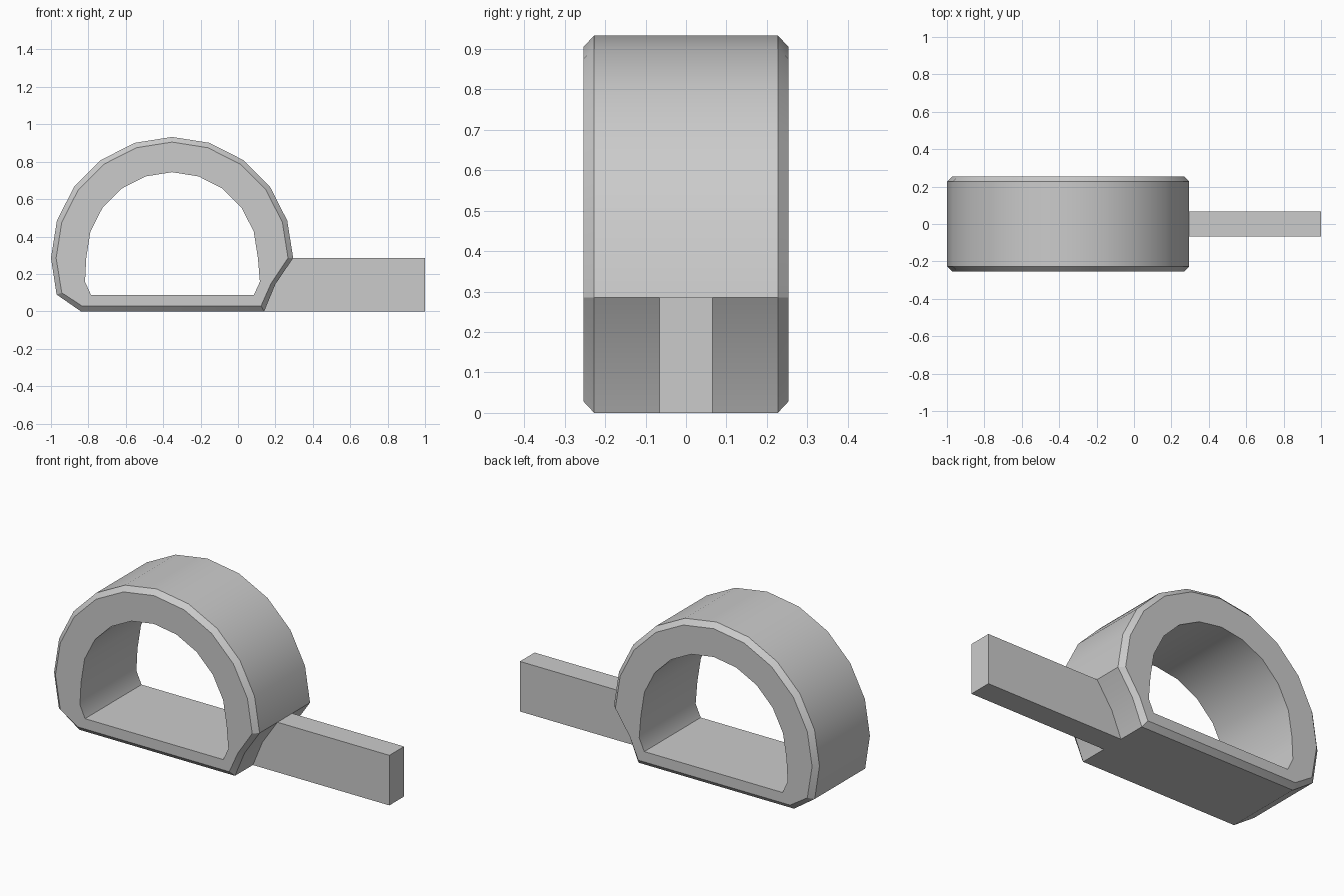
import bpy, bmesh, math

if "Cube" in bpy.data.objects:
    bpy.data.objects.remove(bpy.data.objects["Cube"])

CX, CZ = -0.3525, 0.285      # centre of the case arc
HALF, BEVEL_Y = 0.254, 0.227  # half widths of the case: side faces, outer band


def finish(bm, name):
    bmesh.ops.recalc_face_normals(bm, faces=bm.faces)
    mesh = bpy.data.meshes.new(name)
    bm.to_mesh(mesh)
    bm.free()
    obj = bpy.data.objects.new(name, mesh)
    bpy.context.collection.objects.link(obj)
    return obj


def outline(radius, foot):
    """Half circle from left to right, then the foot points back to the left."""
    arc = [(CX - radius * math.cos(math.radians(18 * i)),
            CZ + radius * math.sin(math.radians(18 * i))) for i in range(11)]
    return arc + foot


# Case: D-shaped loop with chamfered rims and an open middle
outer = outline(0.6475, [(0.2, 0.145), (0.14, 0), (-0.84, 0), (-0.97, 0.09)])
rim = outline(0.62, [(0.176, 0.148), (0.123, 0.029), (-0.834, 0.029), (-0.942, 0.099)])
hole = outline(0.459, [(0.117, 0.158), (0.085, 0.088), (-0.786, 0.088), (-0.818, 0.158)])
sections = [(outer, -BEVEL_Y), (outer, BEVEL_Y), (rim, HALF),
            (hole, HALF), (hole, -HALF), (rim, -HALF)]
bm = bmesh.new()
loops = [[bm.verts.new((x, y, z)) for x, z in pts] for pts, y in sections]
for a, b in zip(loops, loops[1:] + loops[:1]):
    for i in range(len(a)):
        j = (i + 1) % len(a)
        bm.faces.new((a[i], a[j], b[j], b[i]))
case = finish(bm, "tape_case")
bpy.context.view_layer.objects.active = case
case.select_set(True)
bpy.ops.object.shade_smooth_by_angle(angle=math.radians(30))

# Tongue: flat bar whose inner end follows the case wall
bm = bmesh.new()
profile = [(0.14, 0), (1, 0), (1, 0.285), (0.295, 0.285), (0.2, 0.145)]
near, far = [[bm.verts.new((x, y, z)) for x, z in profile] for y in (-0.066, 0.066)]
bm.faces.new(near)
bm.faces.new(far)
for i in range(3):  # the end against the case stays open
    bm.faces.new((near[i], near[i + 1], far[i + 1], far[i]))
finish(bm, "tape_tongue")
